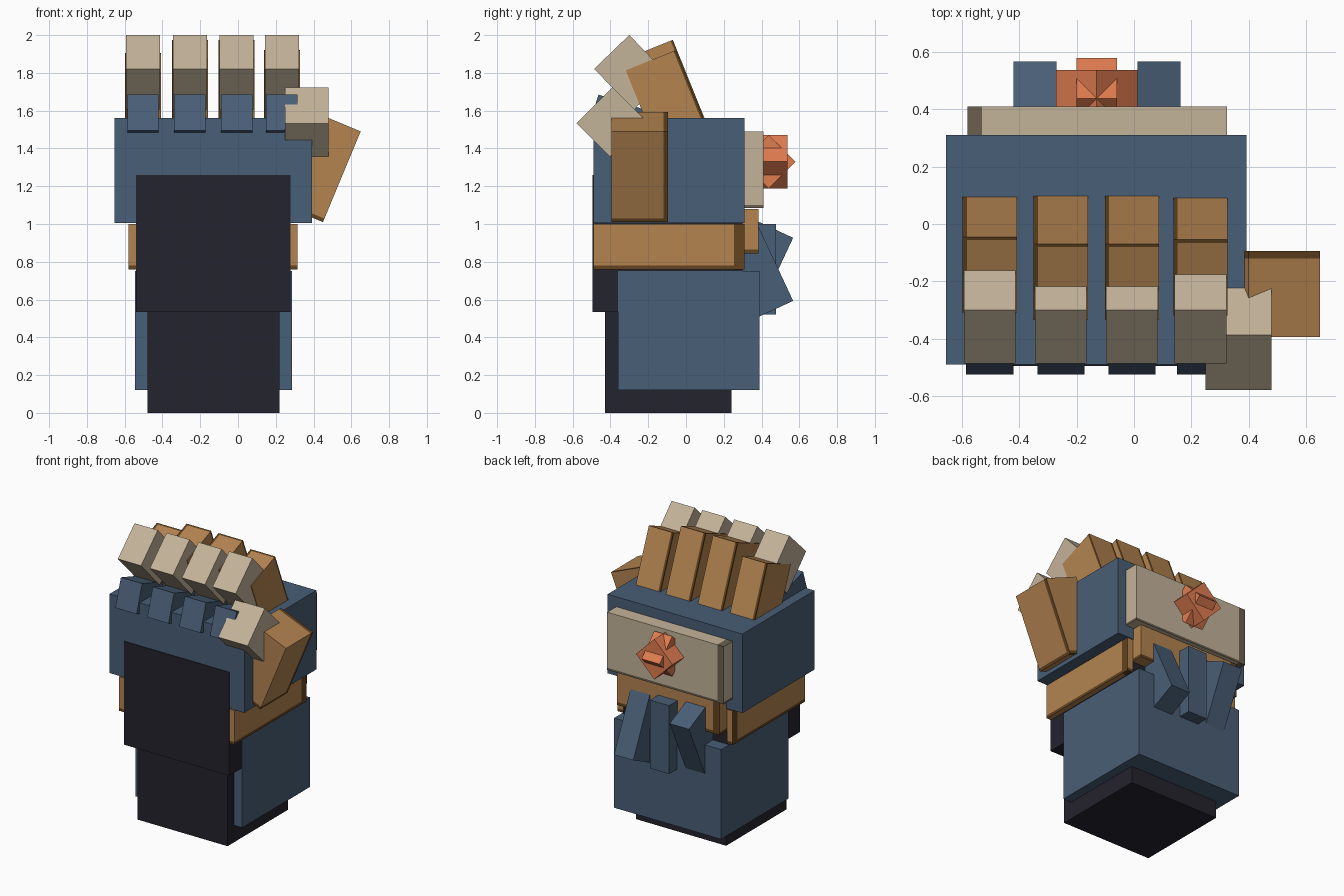
import bpy, bmesh
from math import radians
from mathutils import Vector

cube = bpy.data.objects.get("Cube")
if cube:
    bpy.data.objects.remove(cube, do_unlink=True)


def material(name, hex_code):
    """Flat material from an sRGB hex code."""
    def linear(c):
        return c / 12.92 if c <= 0.04045 else ((c + 0.055) / 1.055) ** 2.4
    rgb = [linear(int(hex_code[i:i + 2], 16) / 255) for i in (0, 2, 4)]
    mat = bpy.data.materials.new(name)
    mat.use_nodes = True
    mat.diffuse_color = (*rgb, 1)
    bsdf = mat.node_tree.nodes["Principled BSDF"]
    bsdf.inputs["Base Color"].default_value = (*rgb, 1)
    bsdf.inputs["Roughness"].default_value = 0.8
    return mat


BLUE = material("slate blue", "495E76")
DARK = material("near black cloth", "24232E")
GOLD = material("bronze", "B38350")
GOLD_EDGE = material("dark bronze edge", "63431F")
TAN = material("pale tan", "C4B39A")
TAN_EDGE = material("dark tan edge", "6B604F")
ORANGE = material("orange gem", "E07C50")


def box(name, center, size, mat, rot=(0, 0, 0), edge=None, strips=()):
    """Box with optional darker strips; a strip is (axis, side, width)."""
    bm = bmesh.new()
    bmesh.ops.create_cube(bm, size=1)
    bmesh.ops.scale(bm, vec=size, verts=bm.verts)
    planes = []
    for axis, side, width in strips:
        normal = Vector((0, 0, 0))
        normal[axis] = side
        dist = size[axis] / 2 - width
        bmesh.ops.bisect_plane(bm, geom=bm.verts[:] + bm.edges[:] + bm.faces[:],
                               plane_co=normal * dist, plane_no=normal)
        planes.append((normal, dist))
    bm.normal_update()
    for face in bm.faces:
        mid = face.calc_center_median()
        if any(mid.dot(n) > d and abs(face.normal.dot(n)) < 0.5 for n, d in planes):
            face.material_index = 1
    mesh = bpy.data.meshes.new(name)
    bm.to_mesh(mesh)
    bm.free()
    mesh.materials.append(mat)
    if edge:
        mesh.materials.append(edge)
    obj = bpy.data.objects.new(name, mesh)
    obj.location = center
    obj.rotation_euler = [radians(a) for a in rot]
    bpy.context.collection.objects.link(obj)
    return obj


def span(name, x, y, z, mat, **kw):
    """Upright box from its extents."""
    center = [(a + b) / 2 for a, b in (x, y, z)]
    return box(name, center, [b - a for a, b in (x, y, z)], mat, **kw)


# Forearm and wrist
span("forearm_core", (-0.48, 0.22), (-0.43, 0.24), (0, 0.6), DARK)
span("wrist_core", (-0.54, 0.278), (-0.495, 0.30), (0.535, 1.26), DARK)
span("forearm_cuff", (-0.545, 0.285), (-0.36, 0.39), (0.12, 0.75), BLUE)

# Bronze wrist plates
rim = [(1, 1, 0.055), (2, -1, 0.02)]
span("wrist_plate_left", (0.27, 0.315), (-0.49, 0.31), (0.76, 1.0), GOLD,
     edge=GOLD_EDGE, strips=rim)
span("wrist_plate_right", (-0.58, -0.535), (-0.49, 0.31), (0.76, 1.0), GOLD,
     edge=GOLD_EDGE, strips=rim)
span("wrist_plate_back", (-0.53, 0.265), (0.25, 0.385), (0.845, 1.08), GOLD,
     edge=GOLD_EDGE, strips=[(0, -1, 0.05), (2, -1, 0.02)])

# Palm and back-of-hand plate
span("palm", (-0.655, 0.392), (-0.49, 0.31), (1.005, 1.56), BLUE)
span("hand_plate", (-0.58, 0.325), (0.30, 0.41), (1.085, 1.49), TAN,
     edge=TAN_EDGE, strips=[(0, -1, 0.05), (2, -1, 0.015)])

# Gem: two crossed blocks, each turned on its corner
box("gem_block_a", (-0.13, 0.438, 1.33), (0.2, 0.2, 0.2), ORANGE, rot=(0, 45, 0))
box("gem_block_b", (-0.13, 0.438, 1.33), (0.14, 0.2, 0.2), ORANGE, rot=(45, 0, 0))

# Splayed tabs behind the cuff
for name, x, tilt in (("right", -0.345, -25), ("middle", -0.128, 0), ("left", 0.087, 25)):
    box("cuff_tab_" + name, (x, 0.357, 0.76), (0.15, 0.24, 0.48), BLUE, rot=(tilt, 0, 0))

# Curled fingers: x, then y and z of the upper back edge
fingers = {
    "little": (-0.503, -0.045, 1.905),
    "ring": (-0.255, -0.07, 1.975),
    "middle": (-0.007, -0.07, 1.975),
    "index": (0.232, -0.055, 1.92),
}
up = Vector((0, -0.375, 0.927))
forward = Vector((0, -0.927, -0.375))
depth, length = 0.285, 0.52
for name, (x, y, z) in fingers.items():
    center = Vector((x, y, z)) + forward * depth / 2 - up * length / 2
    box(name + "_finger_base", center, (0.19, depth, length), GOLD, rot=(22, 0, 0),
        edge=GOLD_EDGE, strips=[(0, -1, 0.015), (1, 1, 0.012)])
    box(name + "_finger_middle", (x, -0.289, 1.803), (0.18, 0.258, 0.3), TAN, rot=(44, 0, 0))
    box(name + "_finger_end", (x, -0.375, 1.551), (0.165, 0.25, 0.2), BLUE, rot=(-18, 0, 0))

# Thumb
box("thumb_base", (0.425, -0.245, 1.302), (0.27, 0.3, 0.52), GOLD, rot=(0, 22.6, 0),
    edge=GOLD_EDGE, strips=[(1, 1, 0.025), (2, -1, 0.02)])
box("thumb_tip", (0.365, -0.395, 1.54), (0.23, 0.27, 0.25), TAN, rot=(45, 0, 0))
